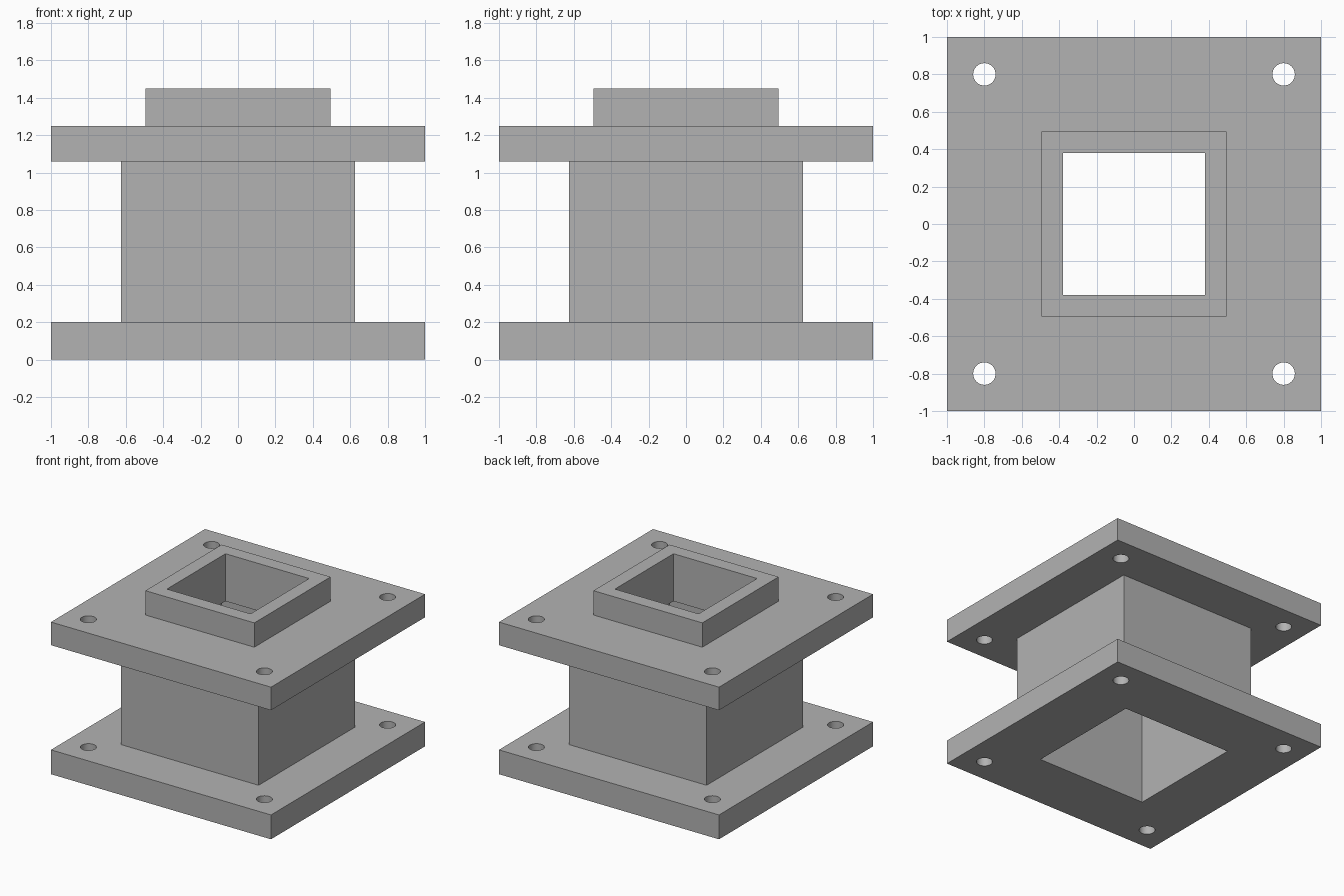
import bpy
import bmesh
from math import radians
from mathutils import Matrix

if "Cube" in bpy.data.objects:
    bpy.data.objects.remove(bpy.data.objects["Cube"], do_unlink=True)

# Single grey finish
grey = bpy.data.materials.new("plain_grey")
grey.use_nodes = True
colour = (0.45, 0.45, 0.45, 1)
grey.diffuse_color = colour
grey.node_tree.nodes["Principled BSDF"].inputs["Base Color"].default_value = colour

FLANGE, COLUMN, SPIGOT = 1.0, 0.625, 0.495   # outer half widths
BORE, SOCKET = 0.38, 0.5                     # inner half widths
LOWER_TOP, UPPER_BASE, UPPER_TOP, HEIGHT = 0.2, 1.06, 1.25, 1.45
BOLT_AT, BOLT_RADIUS = 0.8, 0.06


def make_object(name, bm):
    bmesh.ops.recalc_face_normals(bm, faces=bm.faces)
    mesh = bpy.data.meshes.new(name)
    bm.to_mesh(mesh)
    bm.free()
    mesh.materials.append(grey)
    obj = bpy.data.objects.new(name, mesh)
    bpy.context.collection.objects.link(obj)
    return obj


# Closed wall profile as (half width, height), swept round four square corners
profile = [
    (FLANGE, 0), (FLANGE, LOWER_TOP),
    (COLUMN, LOWER_TOP), (COLUMN, UPPER_BASE),
    (FLANGE, UPPER_BASE), (FLANGE, UPPER_TOP),
    (SPIGOT, UPPER_TOP), (SPIGOT, HEIGHT),
    (BORE, HEIGHT), (BORE, UPPER_BASE),
    (SOCKET, UPPER_BASE), (SOCKET, 0),
]
bm = bmesh.new()
corners = [(1, 1), (-1, 1), (-1, -1), (1, -1)]
loops = [[bm.verts.new((sx * r, sy * r, z)) for sx, sy in corners] for r, z in profile]
for i, loop in enumerate(loops):
    below = loops[i - 1]
    for j in range(len(corners)):
        bm.faces.new((below[j - 1], below[j], loop[j], loop[j - 1]))
body = make_object("flanged_square_column", bm)

# Bolt holes through both flanges
bm = bmesh.new()
for sx, sy in corners:
    place = Matrix.Translation((sx * BOLT_AT, sy * BOLT_AT, HEIGHT / 2))
    bmesh.ops.create_cone(bm, cap_ends=True, segments=32, radius1=BOLT_RADIUS,
                          radius2=BOLT_RADIUS, depth=HEIGHT * 2, matrix=place)
cutter = make_object("bolt_hole_cutter", bm)
cutter.hide_render = True

bpy.ops.object.select_all(action="DESELECT")
bpy.context.view_layer.objects.active = body
body.select_set(True)
cut = body.modifiers.new("bolt_holes", "BOOLEAN")
cut.operation = "DIFFERENCE"
cut.solver = "EXACT"
cut.object = cutter
bpy.ops.object.modifier_apply(modifier=cut.name)
bpy.data.objects.remove(cutter, do_unlink=True)

# Round the bolt holes, keep every other edge sharp
bpy.ops.object.shade_smooth_by_angle(angle=radians(30))
